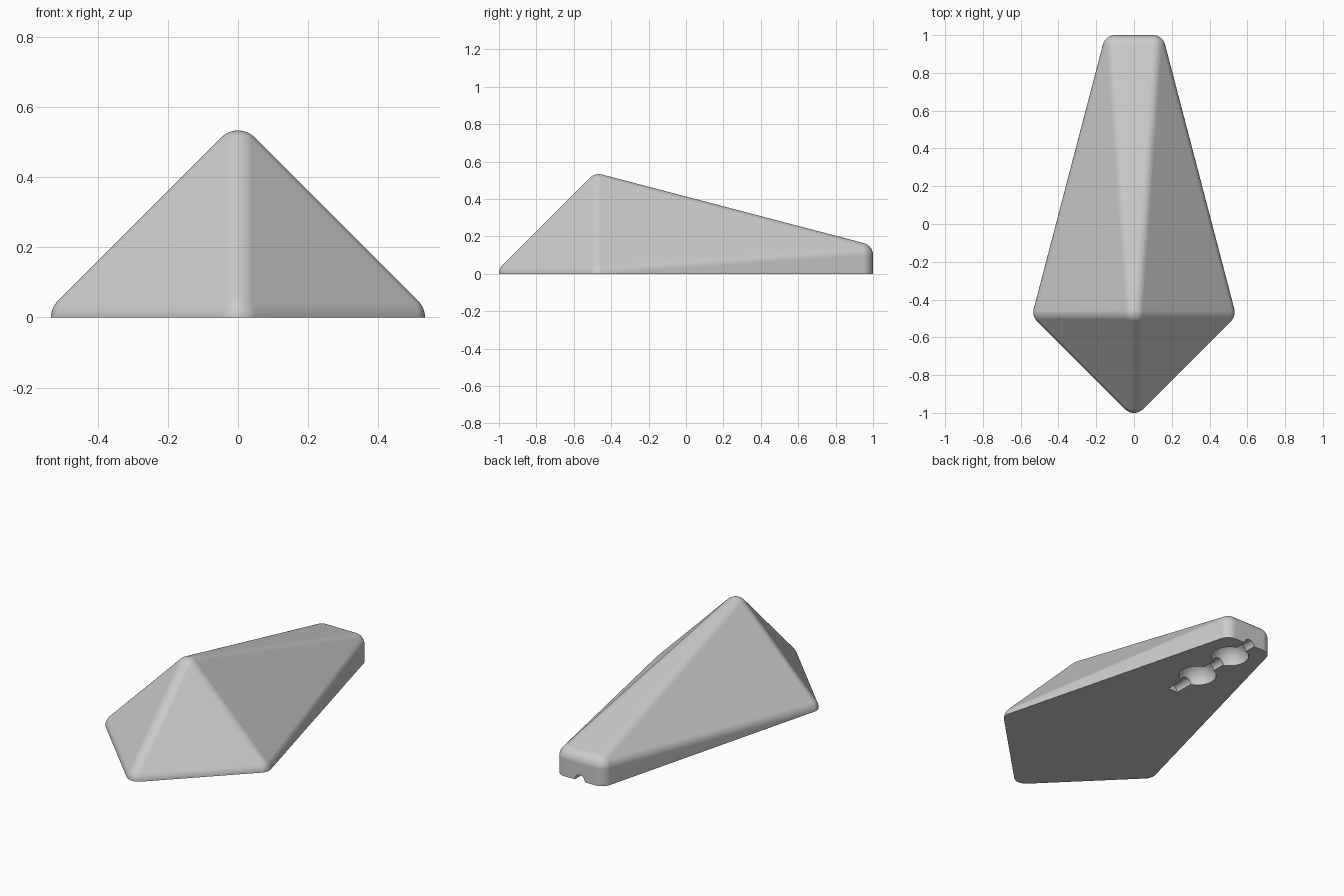
import bpy, bmesh, math
from mathutils import Matrix, Vector

cube = bpy.data.objects.get("Cube")
if cube:
    bpy.data.objects.remove(cube, do_unlink=True)

ROUND = 1 / 15          # edge rounding radius
POCKET = 0.104          # pocket radius
GROOVE = 0.033          # groove radius

gray = bpy.data.materials.new("plain gray")
gray.use_nodes = True
gray.diffuse_color = (0.6, 0.6, 0.6, 1)
gray.node_tree.nodes["Principled BSDF"].inputs["Base Color"].default_value = (0.6, 0.6, 0.6, 1)


def make_object(name, bm):
    mesh = bpy.data.meshes.new(name)
    bm.to_mesh(mesh)
    bm.free()
    mesh.materials.append(gray)
    obj = bpy.data.objects.new(name, mesh)
    bpy.context.collection.objects.link(obj)
    return obj


# Body: hull around a rounded ball at every corner, flat underneath
side = 7 * ROUND
corners = [(0, -14 * ROUND, 0), (0, -side, side)]
for sign in (-1, 1):
    corners.append((sign * side, -side, 0))
    for z in (0, 0.1):
        corners.append((sign * 0.1, 14 * ROUND, z))

bm = bmesh.new()
for corner in corners:
    bmesh.ops.create_uvsphere(bm, u_segments=48, v_segments=24, radius=ROUND,
                              matrix=Matrix.Translation(corner))
low = [v for v in bm.verts if v.co.z < -0.0001]
bmesh.ops.delete(bm, geom=low, context='VERTS')
points = [v.co.copy() for v in bm.verts]
bm.free()

bm = bmesh.new()
for p in points:
    bm.verts.new(p)
bmesh.ops.remove_doubles(bm, verts=bm.verts[:], dist=0.0001)
hull = bmesh.ops.convex_hull(bm, input=bm.verts[:])
bmesh.ops.delete(bm, geom=[v for v in bm.verts if not v.link_faces], context='VERTS')
bmesh.ops.dissolve_limit(bm, angle_limit=math.radians(0.3),
                         verts=bm.verts[:], edges=bm.edges[:])
bmesh.ops.recalc_face_normals(bm, faces=bm.faces[:])
body = make_object("wedge_body", bm)

# Underside: two round pockets joined by a groove that leaves through the back
cutters = []
for name, y in (("inner_pocket_cutter", 0.55), ("outer_pocket_cutter", 0.83)):
    bm = bmesh.new()
    bmesh.ops.create_uvsphere(bm, u_segments=48, v_segments=24, radius=POCKET,
                              matrix=Matrix.Translation((0, y, 0)))
    cutters.append(make_object(name, bm))

start, end = 0.335, 1.1
bm = bmesh.new()
bmesh.ops.create_cone(bm, cap_ends=True, segments=32, radius1=GROOVE, radius2=GROOVE,
                      depth=end - start,
                      matrix=Matrix.Translation((0, (start + end) / 2, 0))
                      @ Matrix.Rotation(math.pi / 2, 4, 'X'))
cutters.append(make_object("groove_cutter", bm))

bpy.ops.object.select_all(action='DESELECT')
body.select_set(True)
bpy.context.view_layer.objects.active = body
for cutter in cutters:
    cutter.hide_render = True
    cut = body.modifiers.new(cutter.name, 'BOOLEAN')
    cut.operation = 'DIFFERENCE'
    cut.solver = 'EXACT'
    cut.object = cutter
    bpy.ops.object.modifier_apply(modifier=cut.name)
    bpy.data.objects.remove(cutter, do_unlink=True)

# Smooth rounded edges with crisp rims
bpy.ops.object.shade_smooth_by_angle(angle=math.radians(35))
weighted = body.modifiers.new("even_shading", 'WEIGHTED_NORMAL')
weighted.keep_sharp = True
